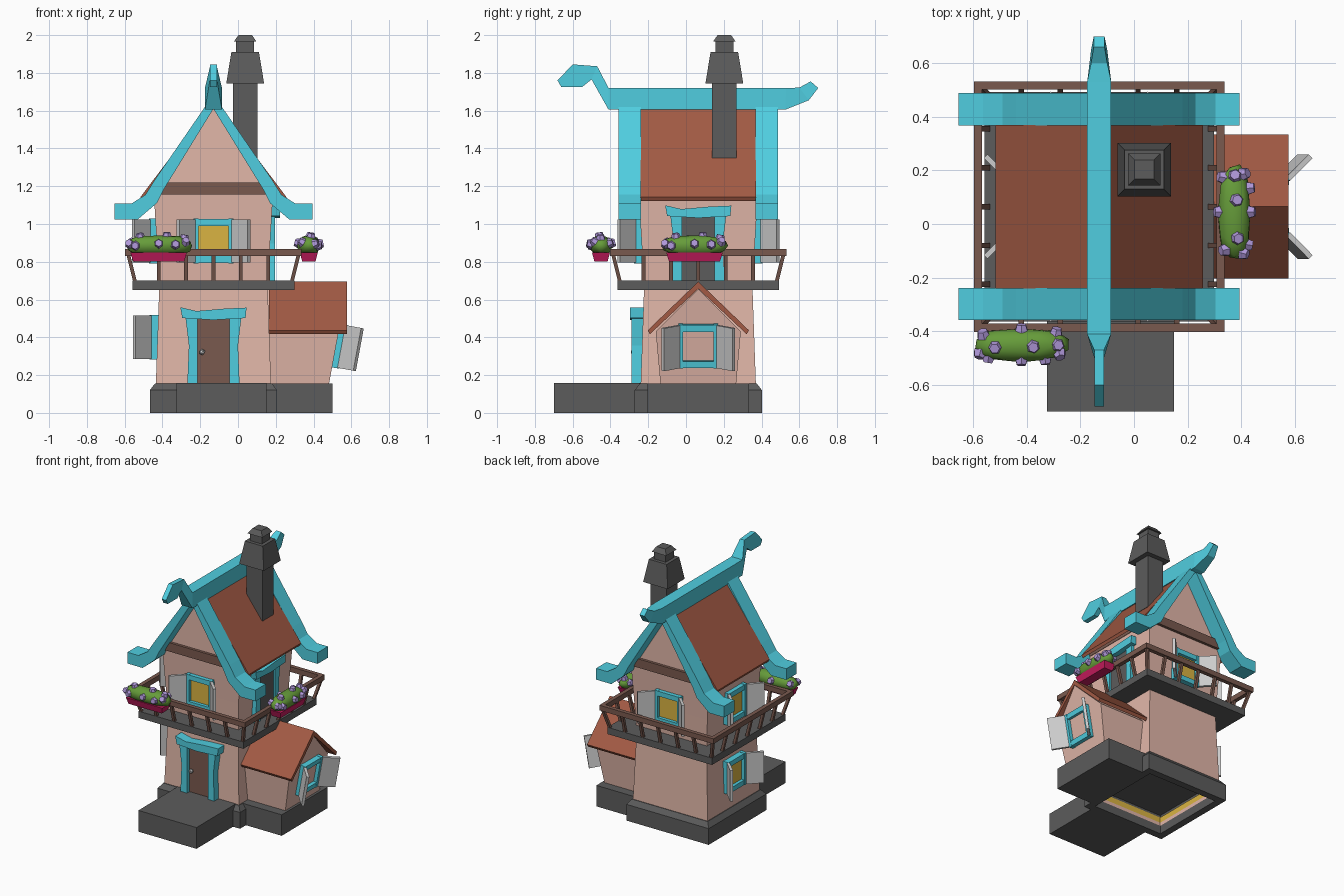
import bpy, bmesh, random
from math import radians, sin, cos
from mathutils import Matrix, Vector

random.seed(4)
cube = bpy.data.objects.get("Cube")
if cube:
    bpy.data.objects.remove(cube, do_unlink=True)


def material(name, r, g, b):
    def lin(c):
        return (c / 255 / 12.92) if c < 11 else ((c / 255 + 0.055) / 1.055) ** 2.4
    m = bpy.data.materials.new(name)
    m.use_nodes = True
    color = (lin(r), lin(g), lin(b), 1)
    m.diffuse_color = color
    m.node_tree.nodes["Principled BSDF"].inputs["Base Color"].default_value = color
    return m


TRIM = material("turquoise trim", 80, 206, 224)
PLASTER = material("pink plaster", 226, 183, 169)
TILE = material("red brown tile", 162, 90, 68)
STONE = material("dark stone", 92, 92, 92)
WOOD = material("brown wood", 122, 90, 79)
GLOW = material("yellow window", 218, 180, 66)
BOX = material("magenta box", 200, 28, 95)
LEAF = material("green leaves", 102, 156, 58)
PETAL = material("purple petals", 176, 152, 218)
SHUTTER = material("pale shutter", 204, 204, 204)

HOUSE = Matrix.Translation((-0.13, 0.065, 0))


def finish(name, bm, mat, matrix, smooth=False):
    bmesh.ops.recalc_face_normals(bm, faces=bm.faces)
    mesh = bpy.data.meshes.new(name)
    bm.to_mesh(mesh)
    bm.free()
    mesh.materials.append(mat)
    mesh.polygons.foreach_set("use_smooth", [smooth] * len(mesh.polygons))
    ob = bpy.data.objects.new(name, mesh)
    ob.matrix_world = matrix
    bpy.context.collection.objects.link(ob)


def loft(name, rings, mat, matrix=HOUSE, caps=True):
    bm = bmesh.new()
    loops = [[bm.verts.new(p) for p in ring] for ring in rings]
    for a, b in zip(loops, loops[1:]):
        for i in range(len(a)):
            j = (i + 1) % len(a)
            bm.faces.new((a[i], a[j], b[j], b[i]))
    if caps:
        bm.faces.new(loops[0])
        bm.faces.new(loops[-1])
    finish(name, bm, mat, matrix)


def square(z, half, cx=0, cy=0, half_y=None):
    h = half if half_y is None else half_y
    return [(cx - half, cy - h, z), (cx + half, cy - h, z),
            (cx + half, cy + h, z), (cx - half, cy + h, z)]


def tower(name, profile, mat, matrix=HOUSE, caps=True):
    loft(name, [square(z, half) for z, half in profile], mat, matrix, caps)


def box(name, x, y, z, mat, matrix=HOUSE):
    loft(name, [[(x[0], y[0], h), (x[1], y[0], h), (x[1], y[1], h), (x[0], y[1], h)]
                for h in z], mat, matrix)


def prism(name, outline, y, mat, matrix=HOUSE):
    loft(name, [[(px, d, pz) for px, pz in outline] for d in y], mat, matrix)


# Symmetrical chevron: outer half from the apex down to the eave, then the inner apex
def chevron(half, inner):
    return half + [(0, inner)] + [(-x, z) for x, z in reversed(half[1:])]


def turn(deg, axis="Z"):
    return Matrix.Rotation(radians(deg), 4, axis)


def wall(deg, out, z):
    return HOUSE @ turn(deg) @ Matrix.Translation((0, -out, z))


# Foundations and doorstep
tower("foundation", [(.14, .285), (0, .285), (0, .337), (.12, .337), (.155, .31)], STONE)
tower("plaster_sill", [(.06, .284), (.08, .284), (.08, .279), (.06, .279)], PLASTER, caps=False)
tower("glow_lining", [(.08, .284), (.12, .284), (.12, .279), (.08, .279)], GLOW, caps=False)
box("annex_foundation", (.295, .63), (-.268, .268), (0, .155), STONE)
box("doorstep", (-.195, .28), (-.765, -.3), (0, .157), STONE)

# Main walls and gable
tower("walls", [(.15, .305), (.66, .287), (.9, .3), (1.2, .318)], PLASTER)
prism("gable", [(-.315, 1.195), (.315, 1.195), (0, 1.615)], (-.315, .315), PLASTER)
box("gable_beam", (-.318, .318), (-.335, .335), (1.155, 1.22), WOOD)

# Roof
prism("roof", chevron([(0, 1.655), (.387, 1.142), (.377, 1.122)], 1.61), (-.305, .305), TILE)
barge = [(0, 1.685), (.31, 1.235), (.36, 1.155), (.434, 1.108), (.524, 1.108),
         (.524, 1.025), (.4, 1.025), (.3, 1.11), (.265, 1.18)]
for side, y in (("front", -.363), ("back", .363)):
    prism(side + "_bargeboard", chevron(barge, 1.61), (y - .06, y + .06), TRIM)

# Ridge beam with a curled head and a raised tail: top point, bottom point, half width
ridge = [((-.68, 1.76), (-.66, 1.725), .018), ((-.6, 1.845), (-.55, 1.725), .018),
         ((-.47, 1.835), (-.5, 1.765), .018), ((-.41, 1.72), (-.41, 1.605), .045),
         ((.53, 1.72), (.525, 1.605), .045), ((.6, 1.722), (.65, 1.655), .03),
         ((.66, 1.755), (.7, 1.72), .02)]
loft("ridge_beam", [[(-w, *t), (w, *t), (w, *b), (-w, *b)] for t, b, w in ridge],
     TRIM, Matrix.Translation((-.13, 0, 0)))

# Chimney
tower("chimney", [(1.35, .065), (1.745, .065), (1.745, .1), (1.91, .073), (1.91, .048),
                  (1.965, .048), (1.965, .06), (2, .036)],
      STONE, Matrix.Translation((.038, .203, 0)))

# Annex
annex = [(-.2, .15), (.2, .15), (.225, .43), (0, .655), (-.225, .43)]
loft("annex_walls", [[(.2, y, z) for y, z in annex],
                     [(.612 + (z - .155) * .185, y, z) for y, z in annex]], PLASTER)
annex_roof = chevron([(0, .695), (.268, .437), (.256, .417)], .657)
loft("annex_roof", [[(x, y, z) for y, z in annex_roof] for x in (.295, .707)], TILE)

# Balcony with outward leaning posts
tower("balcony_floor", [(.65, .428), (.7, .428)], STONE)
for k, side in enumerate(("front", "left", "back", "right")):
    spin = HOUSE @ turn(90 * k)
    box(side + "_rail", (-.467, .467), (-.467, -.437), (.83, .868), WOOD, spin)
    for n in range(-2, 4):
        low, high = (.415, .45) if n == 3 else (n * .145, n * .145)
        loft(f"{side}_post_{n + 3}", [square(.695, .01, low, -.415),
                                      square(.835, .01, high, -.45)], WOOD, spin)


# Windows with angled shutters
def window(name, m, pane=GLOW):
    box(name + "_pane", (-.085, .085), (-.012, .02), (-.085, .085), pane, m)
    for s, hand in ((1, "right"), (-1, "left")):
        box(f"{name}_{hand}_jamb", (s * .08, s * .105), (-.038, .03), (-.118, .118), TRIM, m)
        hinge = m @ Matrix.Translation((s * .103, -.035, 0)) @ turn(-45 * s)
        box(f"{name}_{hand}_shutter", (0, s * .12), (-.01, .01), (-.115, .115), SHUTTER, hinge)
    box(name + "_head", (-.082, .082), (-.036, .03), (.08, .116), TRIM, m)
    box(name + "_sill", (-.082, .082), (-.036, .03), (-.116, -.08), TRIM, m)


window("front_window", wall(0, .302, .91))
window("back_window", wall(180, .302, .91))
window("upper_side_window", wall(-90, .304, .91))
window("lower_side_window", wall(-90, .3, .4))
window("annex_window", wall(90, .65, .357) @ turn(10.5, "X"), PLASTER)


# Doors with a crooked lintel
def door(name, m, leaf, proud):
    box(name + "_leaf", (-.09, .09), (-.012, .03), (0, .35), leaf, m)
    for s, hand in ((1, "right"), (-1, "left")):
        prism(f"{name}_{hand}_jamb", [(s * .085, 0), (s * .138, 0), (s * .13, .2),
                                      (s * .148, .35), (s * .085, .35)], (-proud, .04), TRIM, m)
    prism(name + "_lintel", [(-.165, .345), (0, .335), (.17, .345), (.175, .4), (.06, .395),
                             (-.09, .382), (-.175, .402)], (-.05, .04), TRIM, m)


front_door = wall(0, .312, .157)
door("front_door", front_door, WOOD, .042)
door("balcony_door", wall(90, .303, .697), STONE, .024)
bm = bmesh.new()
bmesh.ops.create_icosphere(bm, subdivisions=1, radius=.017)
finish("door_knob", bm, SHUTTER, front_door @ Matrix.Translation((-.06, -.03, .165)))


# Flower boxes: planter, bush and blossoms
def planter(name, m):
    loft(name + "_box", [square(-.083, .135, half_y=.035), square(-.035, .15, half_y=.048)],
         BOX, m)

    def surface(v):
        return Vector((.176 * (1 if v.x > 0 else -1) * abs(v.x) ** .6, .062 * v.y, .055 * v.z))
    bm = bmesh.new()
    bmesh.ops.create_icosphere(bm, subdivisions=2, radius=1)
    for v in bm.verts:
        v.co = surface(v.co * random.uniform(.94, 1.08))
    finish(name + "_bush", bm, LEAF, m, True)
    spots = [(-.81, 20), (-.38, 78), (0, 12), (.1, 82), (.32, 8), (.7, 35), (.65, 88),
             (-.55, 0), (-.7, 150), (0, 165), (.6, 160)]
    for i, (u, deg) in enumerate(spots):
        r = (1 - u * u) ** .5
        a = radians(deg)
        out = Vector((u * .3, -cos(a), sin(a))).normalized()
        at = surface(Vector((u, -r * cos(a), r * sin(a)))) + out * .003
        bm = bmesh.new()
        bmesh.ops.create_cone(bm, cap_ends=True, segments=6, radius1=.027, radius2=.019, depth=.026)
        finish(f"{name}_blossom_{i + 1}", bm, PETAL, m @ Matrix.Translation(at)
               @ out.to_track_quat("Z", "Y").to_matrix().to_4x4())


planter("front_planter", Matrix.Translation((-.42, -.45, .885)))
planter("side_planter", Matrix.Translation((.375, .045, .885)) @ turn(90))
